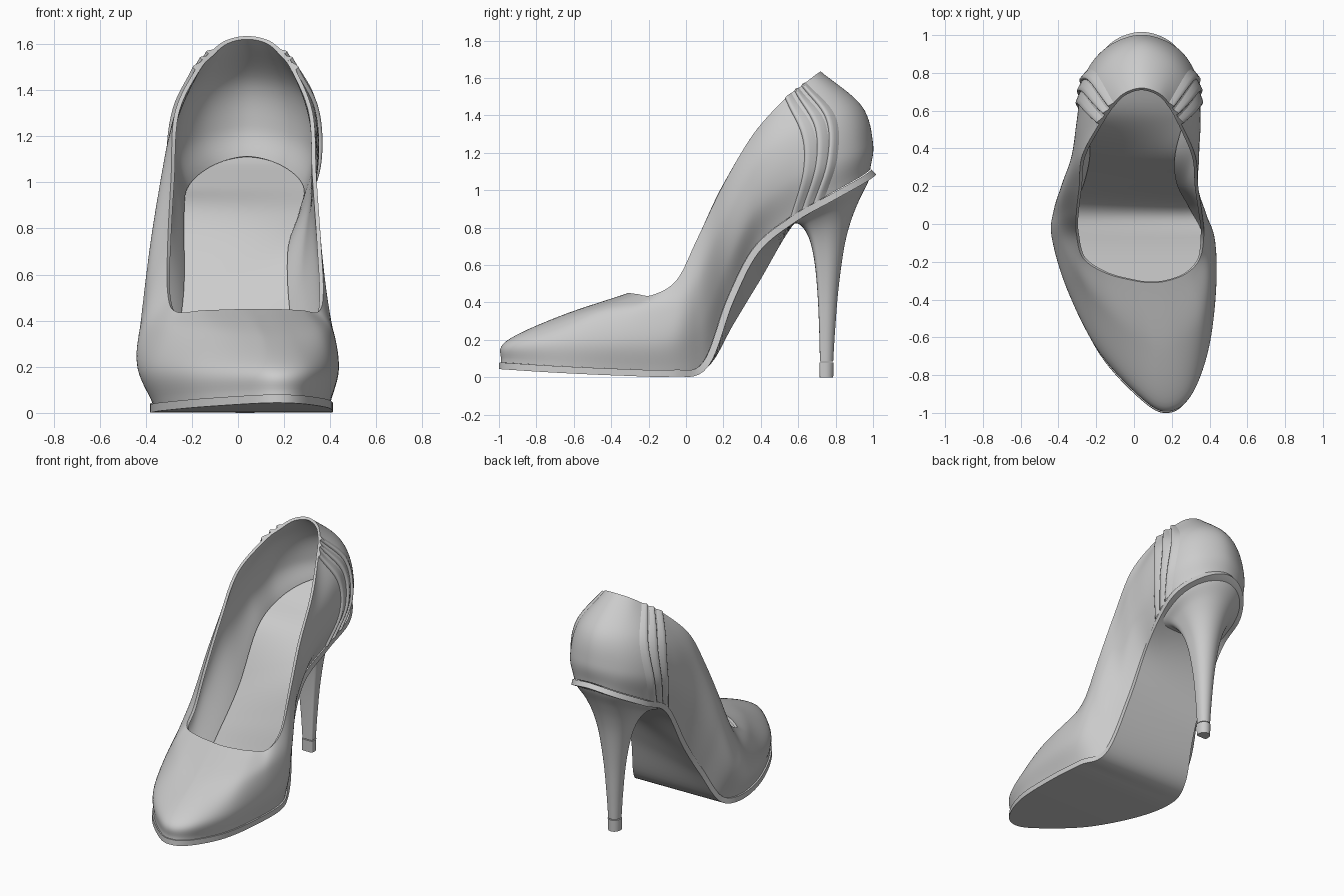
import bpy, bmesh, math
from mathutils import Vector

if "Cube" in bpy.data.objects:
    bpy.data.objects.remove(bpy.data.objects["Cube"])

# Four rings of the upper, toe to heel: (y, z, x left, x right)
SOLE = [(-.99, .08, .17, .17), (-.92, .075, .04, .28), (-.68, .06, -.175, .375), (-.35, .045, -.325, .40),
        (-.07, .04, -.37, .385), (.09, .08, -.33, .31), (.22, .42, -.28, .24), (.36, .69, -.25, .23),
        (.56, .86, -.25, .28), (.77, .98, -.23, .30), (.93, 1.07, -.12, .20), (.985, 1.11, .04, .04)]
LOW = [(-.965, .19, .17, .17), (-.885, .195, .03, .30), (-.65, .195, -.19, .395), (-.34, .19, -.355, .435),
       (-.07, .2, -.435, .425), (.08, .3, -.42, .355), (.21, .6, -.375, .30), (.36, .88, -.325, .32),
       (.56, 1.06, -.30, .345), (.77, 1.16, -.27, .335), (.93, 1.22, -.15, .23), (1.0, 1.25, .04, .04)]
HIGH = [(-.68, .325, .14, .14), (-.63, .335, .06, .24), (-.5, .345, -.12, .36), (-.28, .35, -.30, .41),
        (-.06, .37, -.40, .41), (.06, .5, -.40, .38), (.2, .8, -.37, .335), (.36, 1.09, -.32, .345),
        (.55, 1.28, -.28, .34), (.74, 1.38, -.23, .305), (.88, 1.43, -.12, .20), (.94, 1.45, .04, .04)]
TOP = [(-.31, .45, .09, .09), (-.3, .45, 0, .18), (-.26, .445, -.15, .28), (-.18, .44, -.27, .35),
       (-.05, .52, -.305, .37), (.06, .74, -.305, .36), (.2, 1.03, -.29, .34), (.36, 1.3, -.275, .325),
       (.53, 1.49, -.185, .25), (.62, 1.56, -.125, .20), (.69, 1.615, -.055, .135), (.72, 1.635, .04, .04)]
N = 22  # columns round the shoe


def ring(row, left_drop=0.0):
    right = [Vector((xr, y, z)) for y, z, xl, xr in row]
    left = []
    for y, z, xl, xr in row[-2:0:-1]:
        t = (y - .1) / .45
        left.append(Vector((xl, y, z - (left_drop * math.sin(math.pi * t) if 0 < t < 1 else 0))))
    return right + left


RINGS = [ring(SOLE, .16), ring(LOW, .04), ring(HIGH), ring(TOP)]


def spline(a, b, c, d, t):
    return .5 * (2 * b + (c - a) * t + (2 * a - 5 * b + 4 * c - d) * t * t + (3 * b - a - 3 * c + d) * t ** 3)


def ring_point(pts, u):
    i = math.floor(u)
    return spline(*[pts[(i + k) % N] for k in (-1, 0, 1, 2)], u - i)


def surface(u, v):
    p = [ring_point(r, u) for r in RINGS]
    p = [2 * p[0] - p[1]] + p + [2 * p[3] - p[2]]
    i = min(int(v * 3), 2)
    return spline(*p[i:i + 4], v * 3 - i)


def normal(u, v):
    e = .01
    a, b = max(v - e, 0), min(v + e, 1)
    return (surface(u + e, v) - surface(u - e, v)).cross(surface(u, b) - surface(u, a)).normalized()


def grid(name, rows, closed=False, flip=False, caps=False, thickness=0, angle=40):
    bm = bmesh.new()
    vs = [[bm.verts.new(p) for p in r] for r in rows]
    n = len(rows[0])
    for r in range(len(rows) - 1):
        for c in range(n if closed else n - 1):
            d = (c + 1) % n
            q = [vs[r][c], vs[r][d], vs[r + 1][d], vs[r + 1][c]]
            bm.faces.new(q[::-1] if flip else q)
    if caps:
        bm.faces.new(vs[0])
        bm.faces.new(vs[-1])
    bmesh.ops.remove_doubles(bm, verts=bm.verts, dist=1e-5)
    if caps:
        bmesh.ops.recalc_face_normals(bm, faces=bm.faces)
    me = bpy.data.meshes.new(name)
    bm.to_mesh(me)
    bm.free()
    ob = bpy.data.objects.new(name, me)
    bpy.context.collection.objects.link(ob)
    bpy.ops.object.select_all(action='DESELECT')
    ob.select_set(True)
    bpy.context.view_layer.objects.active = ob
    if thickness:
        m = ob.modifiers.new("thickness", 'SOLIDIFY')
        m.thickness, m.offset = thickness, -1
        bpy.ops.object.modifier_apply(modifier=m.name)
    bpy.ops.object.shade_smooth_by_angle(angle=math.radians(angle))
    return ob


# Upper: loft through the four rings
S = 8
grid("upper", [[surface(c / S, r / 24) for c in range(N * S)] for r in range(25)],
     closed=True, thickness=.018)

# Sole: slab spanning the lowest ring, slightly wider than the upper
rows = []
for i in range(N // 2 * S + 1):
    r, l = ring_point(RINGS[0], i / S), ring_point(RINGS[0], N - i / S)
    mid = (r + l) / 2
    row = [mid + (l.lerp(r, k / 8) - mid) * 1.03 for k in range(9)]
    rows.append([Vector((p.x, p.y * 1.008, p.z)) for p in row])
grid("sole", rows, thickness=.036)

# Pleats: three overlapping folds on each side of the heel counter
FOLD = [(0, -.01), (.01, .006), (.06, .013), (.16, .016), (.4, .011), (.75, .003), (1.05, -.006)]
for side in ("right", "left"):
    for k in range(3):
        rows = []
        for j in range(26):
            v = min(j / 24, 1)
            u0 = 8 + (.28 + .2 * v) * k + .36 * math.sin(math.pi * v) * (1 - .15 * k)
            row = []
            for s, h in FOLD:
                u = u0 + .36 * s
                u = u if side == "right" else N - u
                # the last row folds over the top line
                h = h if j < 25 else -.019
                row.append(surface(u, v) + normal(u, v) * h)
            rows.append(row)
        grid(f"pleat_{side}_{k + 1}", rows, flip=side == "left", angle=60)

# Heel: D-shaped sections (y front, y back, z front, z back, half width)
HEEL = [(.56, .985, .838, 1.08, .258), (.565, .97, .825, 1.035, .24), (.61, .925, .815, .945, .185),
        (.655, .88, .75, .83, .135), (.685, .845, .63, .69, .098), (.703, .815, .45, .47, .068),
        (.712, .797, .25, .25, .05), (.716, .787, .085, .085, .04)]
TIP = [(.713, .79, .08, .08, .043), (.715, .787, 0, 0, .041)]


def section(yf, yb, zf, zb, hw):
    pts = []
    yc = yf + .4 * (yb - yf)
    for i in range(48):
        a = 2 * math.pi * i / 48
        c, s = math.cos(a), math.sin(a)
        e = 1 if c >= 0 else .35
        x = math.copysign(abs(s) ** e, s) * hw
        y = yc + (c * (yb - yc) if c >= 0 else -abs(c) ** e * (yc - yf))
        pts.append(Vector((.03 + x, y, zf + (zb - zf) * (y - yf) / (yb - yf))))
    return pts


def smooth_sections(keys, steps=5):
    secs = [section(*k) for k in keys]
    out = []
    for i in range(len(secs) - 1):
        near = [secs[max(0, min(len(secs) - 1, i + k))] for k in (-1, 0, 1, 2)]
        for j in range(steps):
            out.append([spline(*q, j / steps) for q in zip(*near)])
    return out + [secs[-1]]


grid("heel", smooth_sections(HEEL), closed=True, caps=True)
grid("heel_tip", [section(*t) for t in TIP], closed=True, caps=True)
